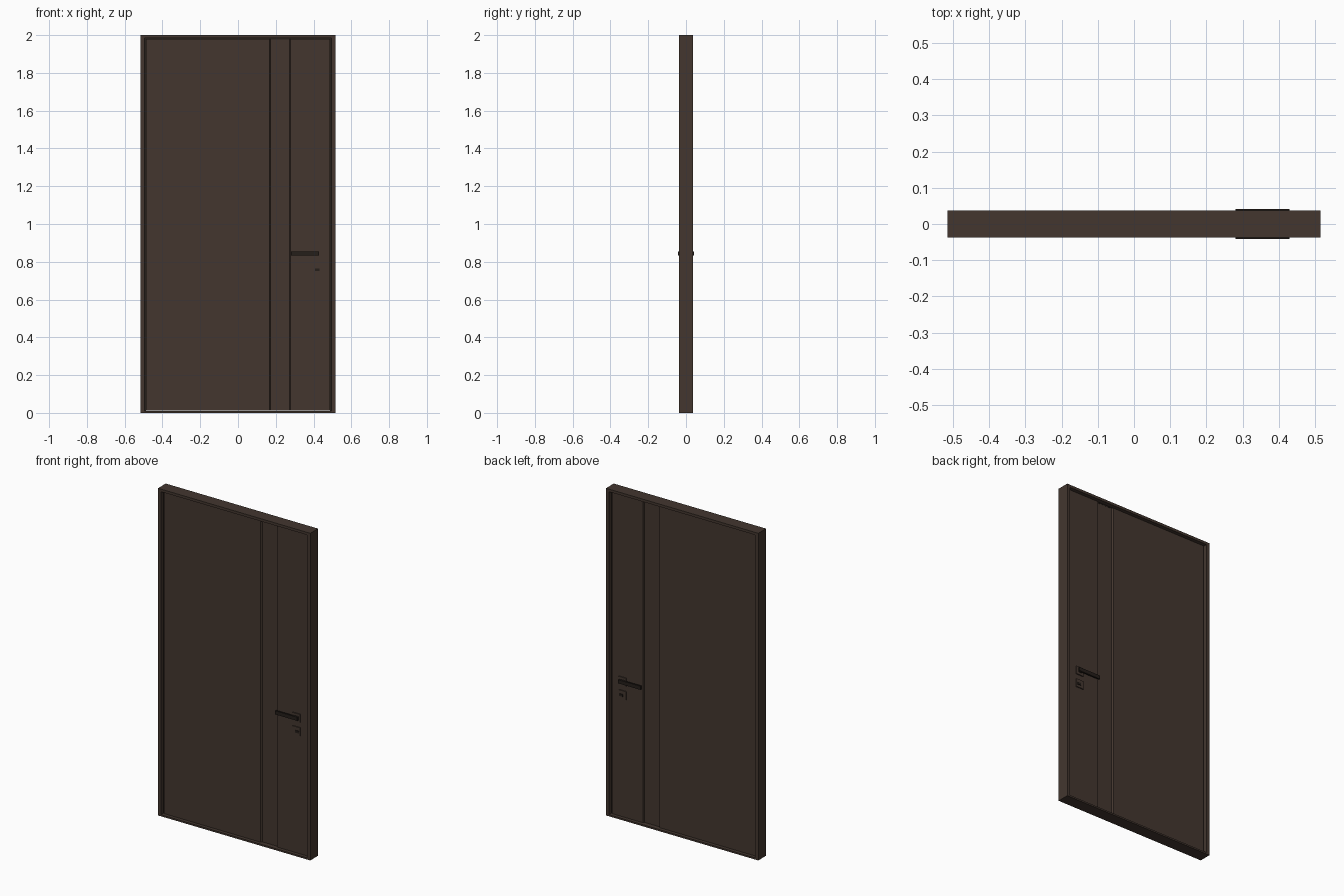
import bpy, bmesh
from mathutils import Matrix

if "Cube" in bpy.data.objects:
    bpy.data.objects.remove(bpy.data.objects["Cube"])


def material(name, rgb):
    m = bpy.data.materials.new(name)
    m.diffuse_color = (*rgb, 1)
    m.use_nodes = True
    m.node_tree.nodes["Principled BSDF"].inputs["Base Color"].default_value = m.diffuse_color
    return m


BROWN = material("dark brown", (0.056, 0.037, 0.028))
BLACK = material("dark bronze", (0.018, 0.013, 0.010))


def finish(name, bm, mat):
    bmesh.ops.recalc_face_normals(bm, faces=bm.faces)
    me = bpy.data.meshes.new(name)
    bm.to_mesh(me)
    bm.free()
    me.materials.append(mat)
    ob = bpy.data.objects.new(name, me)
    bpy.context.collection.objects.link(ob)
    return ob


def box(name, x, y, z, mat=BROWN):
    bm = bmesh.new()
    size = [b - a for a, b in (x, y, z)]
    mid = [(a + b) / 2 for a, b in (x, y, z)]
    bmesh.ops.create_cube(bm, size=1, matrix=Matrix.Translation(mid) @ Matrix.Diagonal((*size, 1)))
    return finish(name, bm, mat)


def prism(name, pts, z0, z1, mat=BROWN):
    bm = bmesh.new()
    face = bm.faces.new([bm.verts.new((x, y, z0)) for x, y in pts])
    ext = bmesh.ops.extrude_face_region(bm, geom=[face])
    bmesh.ops.translate(bm, vec=(0, 0, z1 - z0),
                        verts=[v for v in ext["geom"] if isinstance(v, bmesh.types.BMVert)])
    return finish(name, bm, mat)


# Frame: jambs, head and threshold
D = 0.0375
for side, s in (("left", -1), ("right", 1)):
    box(side + "_jamb", sorted((s * 0.515, s * 0.494)), (-D, D), (0, 2))
    # dark seal filling the gap beside the leaf
    box(side + "_seal", sorted((s * 0.494, s * 0.488)), (-0.012, 0.012), (0.008, 1.986), BLACK)
box("frame_head", (-0.494, 0.494), (-D, D), (1.984, 2))
box("threshold", (-0.494, 0.494), (-D, D), (0, 0.01))
box("head_seal", (-0.494, 0.494), (-0.012, 0.012), (1.978, 1.984), BLACK)

# Door leaf with a recessed vertical strip on both faces
F, R = 0.020, 0.011
front = [(-0.488, -F), (0.166, -F), (0.173, -R), (0.273, -R), (0.277, -F), (0.488, -F)]
back = [(x, -y) for x, y in reversed(front)]
prism("door_leaf", front + back, 0.012, 1.980)

# Handles and locks on both faces
for side, s in (("front", -1), ("back", 1)):
    def span(a, b):
        return sorted((s * a, s * b))
    box(side + "_handle_plate", (0.387, 0.437), span(F - 0.002, F + 0.006), (0.817, 0.867))
    box(side + "_handle_neck", (0.402, 0.422), span(F, 0.036), (0.832, 0.852), BLACK)
    box(side + "_lever", (0.28, 0.43), span(0.032, 0.042), (0.832, 0.854), BLACK)
    box(side + "_lock_plate", (0.387, 0.437), span(F - 0.002, F + 0.006), (0.735, 0.785))
    box(side + "_lock_cylinder", (0.408, 0.432), span(F, F + 0.010), (0.750, 0.764), BLACK)
